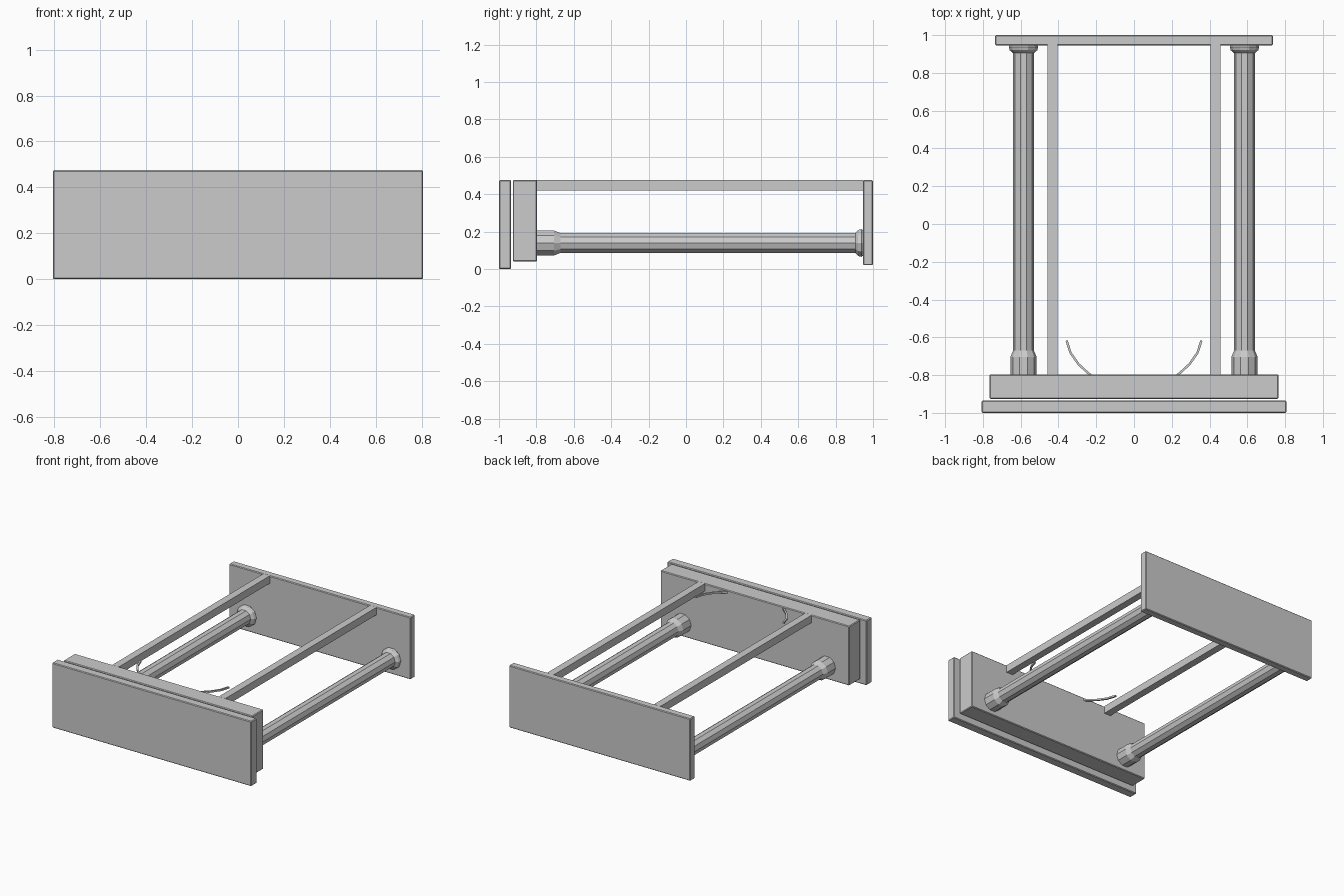
import bpy, bmesh, math

if "Cube" in bpy.data.objects:
    bpy.data.objects.remove(bpy.data.objects["Cube"])

grey = bpy.data.materials.new("light_grey")
grey.diffuse_color = (0.6, 0.6, 0.6, 1)
grey.use_nodes = True
grey.node_tree.nodes["Principled BSDF"].inputs["Base Color"].default_value = grey.diffuse_color


def finish(name, bm):
    bmesh.ops.recalc_face_normals(bm, faces=bm.faces)
    me = bpy.data.meshes.new(name)
    bm.to_mesh(me)
    bm.free()
    me.materials.append(grey)
    ob = bpy.data.objects.new(name, me)
    bpy.context.collection.objects.link(ob)
    return ob


def box(name, x0, x1, y0, y1, z0, z1, bevel=0.005):
    bm = bmesh.new()
    bmesh.ops.create_cube(bm, size=1)
    for v in bm.verts:
        v.co = ((x0 + x1) / 2 + v.co.x * (x1 - x0),
                (y0 + y1) / 2 + v.co.y * (y1 - y0),
                (z0 + z1) / 2 + v.co.z * (z1 - z0))
    ob = finish(name, bm)
    if bevel:
        mod = ob.modifiers.new("edge", "BEVEL")
        mod.width, mod.segments = bevel, 1
    return ob


def lathe_y(name, cx, cz, profile, sides=10):
    # Turned bar along y from (y, radius) pairs, capped at both ends
    bm = bmesh.new()
    rings = [[bm.verts.new((cx + r * math.cos(math.tau * i / sides), y,
                            cz + r * math.sin(math.tau * i / sides)))
              for i in range(sides)] for y, r in profile]
    for a, b in zip(rings, rings[1:]):
        for i in range(sides):
            j = (i + 1) % sides
            bm.faces.new((a[i], a[j], b[j], b[i]))
    bm.faces.new(rings[0])
    bm.faces.new(rings[-1])
    return finish(name, bm)


def strip(name, path, width, z0, z1):
    # Thin bent strip following a path in plan
    bm = bmesh.new()
    rings = []
    for i, (x, y) in enumerate(path):
        (ax, ay), (bx, by) = path[max(i - 1, 0)], path[min(i + 1, len(path) - 1)]
        d = math.hypot(bx - ax, by - ay)
        nx, ny = -(by - ay) / d * width / 2, (bx - ax) / d * width / 2
        rings.append([bm.verts.new(c) for c in (
            (x + nx, y + ny, z0), (x - nx, y - ny, z0),
            (x - nx, y - ny, z1), (x + nx, y + ny, z1))])
    for a, b in zip(rings, rings[1:]):
        for i in range(4):
            j = (i + 1) % 4
            bm.faces.new((a[i], a[j], b[j], b[i]))
    bm.faces.new(rings[0])
    bm.faces.new(rings[-1])
    return finish(name, bm)


TOP = 0.475
# Upright plates
box("front_panel", -0.807, 0.807, -1.0, -0.935, 0.0, TOP)
box("inner_front_panel", -0.765, 0.765, -0.926, -0.796, 0.04, TOP)
box("back_panel", -0.735, 0.735, 0.946, 1.0, 0.02, TOP)

shaft = [(-0.80, 0.07), (-0.705, 0.07), (-0.67, 0.055), (0.905, 0.055),
         (0.92, 0.073), (0.938, 0.078), (0.948, 0.07)]
arc = [(0.357, -0.617), (0.336, -0.682), (0.294, -0.742), (0.242, -0.79),
       (0.225, -0.802)]
for side, s in (("left", -1), ("right", 1)):
    # Upper rail, lower turned bar and small curved spring on each side
    xs = sorted((s * 0.405, s * 0.459))
    box(side + "_rail", xs[0], xs[1], -0.80, 0.95, 0.42, TOP, 0)
    lathe_y(side + "_bar", s * 0.585, 0.139, shaft)
    strip(side + "_spring", [(s * x, y) for x, y in arc], 0.012, 0.453, 0.465)
